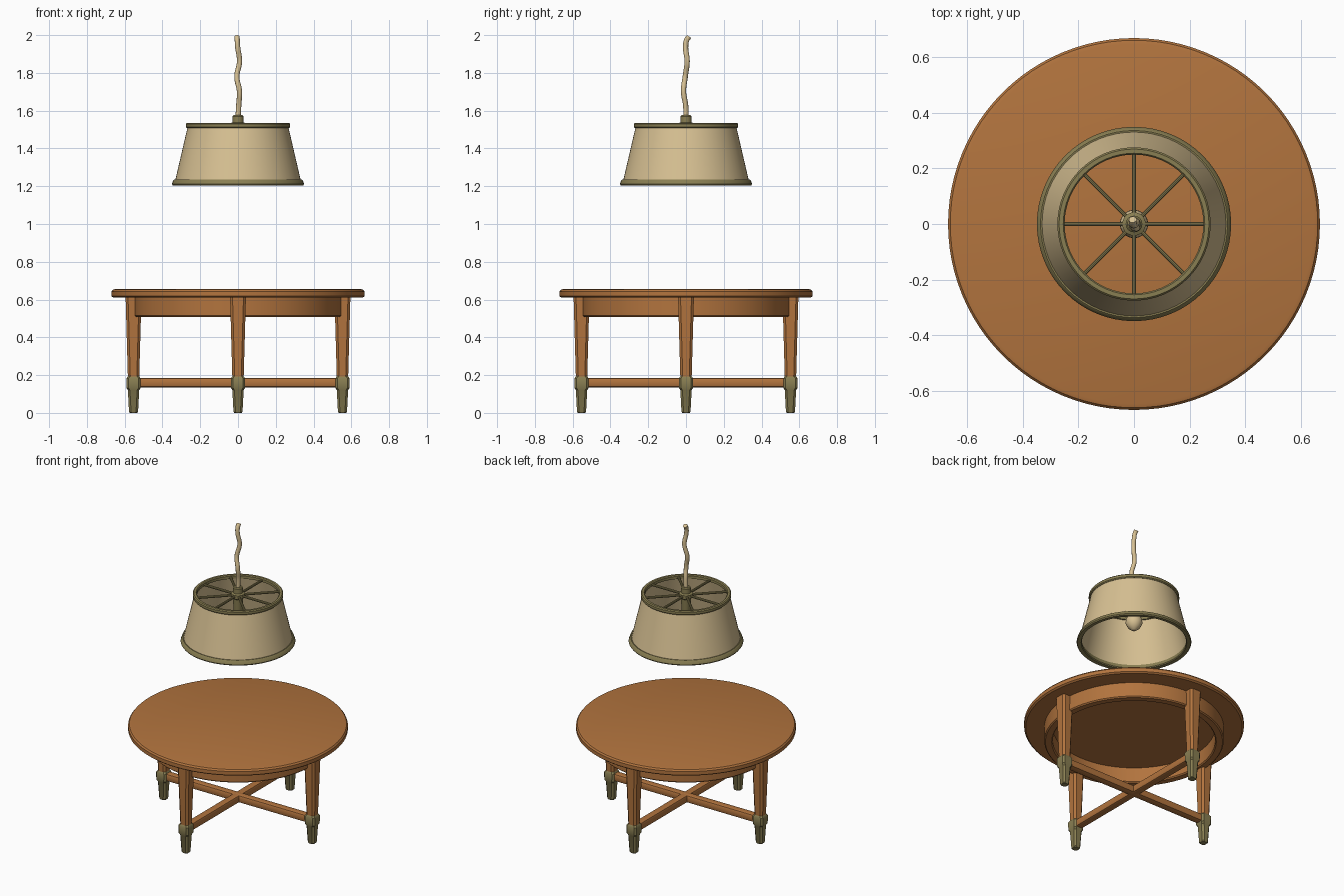
import bpy, bmesh, math
from mathutils import Matrix, Vector

cube = bpy.data.objects.get("Cube")
if cube:
    bpy.data.objects.remove(cube, do_unlink=True)


def material(name, rgb):
    m = bpy.data.materials.new(name)
    m.use_nodes = True
    m.diffuse_color = (*rgb, 1)
    m.node_tree.nodes["Principled BSDF"].inputs["Base Color"].default_value = (*rgb, 1)
    return m


WOOD = material("warm wood", (0.445, 0.174, 0.048))
CREAM = material("cream fabric", (0.68, 0.53, 0.29))
BRASS = material("olive brass", (0.25, 0.21, 0.085))


def finish(name, bm, mat):
    """Turn a bmesh into a named, coloured, smooth-shaded object."""
    bmesh.ops.recalc_face_normals(bm, faces=bm.faces)
    mesh = bpy.data.meshes.new(name)
    bm.to_mesh(mesh)
    bm.free()
    ob = bpy.data.objects.new(name, mesh)
    bpy.context.collection.objects.link(ob)
    mesh.materials.append(mat)
    bpy.ops.object.select_all(action="DESELECT")
    ob.select_set(True)
    bpy.context.view_layer.objects.active = ob
    bpy.ops.object.shade_smooth_by_angle(angle=math.radians(35))
    return ob


def lathe(name, profile, mat, closed=False, steps=64):
    """Spin an (r, z) profile around the z axis."""
    bm = bmesh.new()
    verts = [bm.verts.new((r, 0, z)) for r, z in profile]
    edges = [bm.edges.new(p) for p in zip(verts, verts[1:])]
    if closed:
        edges.append(bm.edges.new((verts[-1], verts[0])))
    bmesh.ops.spin(bm, geom=verts + edges, cent=(0, 0, 0), axis=(0, 0, 1),
                   angle=math.tau, steps=steps, use_duplicate=False)
    bmesh.ops.remove_doubles(bm, verts=bm.verts, dist=0.0002)
    return finish(name, bm, mat)


def square_post(name, sections, x, turn, mat, chamfer):
    """Stack chamfered square sections (half width, z), then turn about z."""
    bm = bmesh.new()
    rings = []
    for w, z in sections:
        c = w - chamfer
        outline = [(w, -c), (w, c), (c, w), (-c, w), (-w, c), (-w, -c), (-c, -w), (c, -w)]
        rings.append([bm.verts.new((x + a, b, z)) for a, b in outline])
    for low, high in zip(rings, rings[1:]):
        for i in range(8):
            j = (i + 1) % 8
            bm.faces.new((low[i], low[j], high[j], high[i]))
    bm.faces.new(rings[0])
    bm.faces.new(rings[-1])
    bm.transform(Matrix.Rotation(turn, 4, "Z"))
    return finish(name, bm, mat)


def rod(name, start, end, radius, mat, sides=10):
    """Straight round bar between two points."""
    a, b = Vector(start), Vector(end)
    bm = bmesh.new()
    place = Matrix.Translation((a + b) / 2) @ (b - a).to_track_quat("Z", "Y").to_matrix().to_4x4()
    bmesh.ops.create_cone(bm, cap_ends=True, segments=sides, radius1=radius,
                          radius2=radius, depth=(b - a).length, matrix=place)
    return finish(name, bm, mat)


# Table top with softened edges, and the apron ring below it
lathe("table_top", [(0, 0.61), (0.66, 0.61), (0.67, 0.618), (0.67, 0.642),
                    (0.662, 0.652), (0.648, 0.656), (0, 0.656)], WOOD, steps=96)
lathe("apron", [(0.495, 0.612), (0.495, 0.515), (0.502, 0.508), (0.54, 0.508),
                (0.547, 0.515), (0.547, 0.612)], WOOD, closed=True, steps=96)

# Four tapered legs with brass sleeves
for i, side in enumerate(("left", "back", "right", "front")):
    turn = i * math.pi / 2
    square_post(side + "_leg", [(0.029, 0.15), (0.042, 0.612)], 0.553, turn, WOOD, 0.013)
    square_post(side + "_foot", [(0.02, 0), (0.024, 0.006), (0.03, 0.12), (0.037, 0.132),
                                 (0.038, 0.182), (0.03, 0.194)], 0.553, turn, BRASS, 0.011)

# Crossed stretchers
for i, name in enumerate(("stretcher_side", "stretcher_front")):
    bm = bmesh.new()
    bmesh.ops.create_cube(bm, size=1, matrix=Matrix.Diagonal((1.08, 0.052, 0.05, 1)))
    long_edges = [e for e in bm.edges if abs((e.verts[0].co - e.verts[1].co).x) > 0.5]
    bmesh.ops.bevel(bm, geom=long_edges, offset=0.012, segments=2, affect="EDGES", profile=0.5)
    bm.transform(Matrix.Translation((0, 0, 0.16)) @ Matrix.Rotation(i * math.pi / 2, 4, "Z"))
    finish(name, bm, WOOD)

# Lamp shade and its two rims
lathe("lamp_shade", [(0.336, 1.215), (0.264, 1.525), (0.254, 1.525), (0.326, 1.215)],
      CREAM, closed=True)
lathe("upper_rim", [(0.25, 1.512), (0.27, 1.508), (0.276, 1.514), (0.276, 1.53),
                    (0.27, 1.536), (0.255, 1.536), (0.25, 1.53)], BRASS, closed=True)
lathe("lower_rim", [(0.322, 1.206), (0.345, 1.204), (0.35, 1.211), (0.343, 1.231),
                    (0.337, 1.236), (0.32, 1.234), (0.318, 1.212)], BRASS, closed=True)

# Spokes, hub and bulb
for i in range(8):
    a = i * math.tau / 8
    d = Vector((math.cos(a), math.sin(a), 0))
    up = Vector((0, 0, 1.52))
    rod(f"spoke_{i + 1}", d * 0.02 + up, d * 0.258 + up, 0.008, BRASS)
lathe("hub", [(0, 1.41), (0.026, 1.41), (0.032, 1.50), (0.042, 1.508), (0.042, 1.532),
              (0.03, 1.538), (0.03, 1.57), (0.024, 1.576), (0, 1.576)], BRASS, steps=24)
lathe("bulb", [(0, 1.29), (0.016, 1.296), (0.038, 1.315), (0.051, 1.342),
               (0.05, 1.365), (0.038, 1.39), (0.026, 1.412), (0, 1.42)], CREAM, steps=32)

# Wavy hanging cord
path = [(0, 0, 1.56), (0.004, -0.002, 1.63), (0.008, -0.013, 1.70), (-0.006, -0.004, 1.78),
        (0.008, 0.006, 1.86), (-0.002, -0.002, 1.94), (-0.004, 0.004, 1.975), (-0.005, 0.016, 1.992)]
curve = bpy.data.curves.new("cord", "CURVE")
curve.dimensions = "3D"
curve.bevel_depth = 0.014
curve.bevel_resolution = 3
curve.use_fill_caps = True
spline = curve.splines.new("BEZIER")
spline.bezier_points.add(len(path) - 1)
for point, co in zip(spline.bezier_points, path):
    point.co = co
    point.handle_left_type = point.handle_right_type = "AUTO"
curve.materials.append(CREAM)
bpy.context.collection.objects.link(bpy.data.objects.new("cord", curve))
